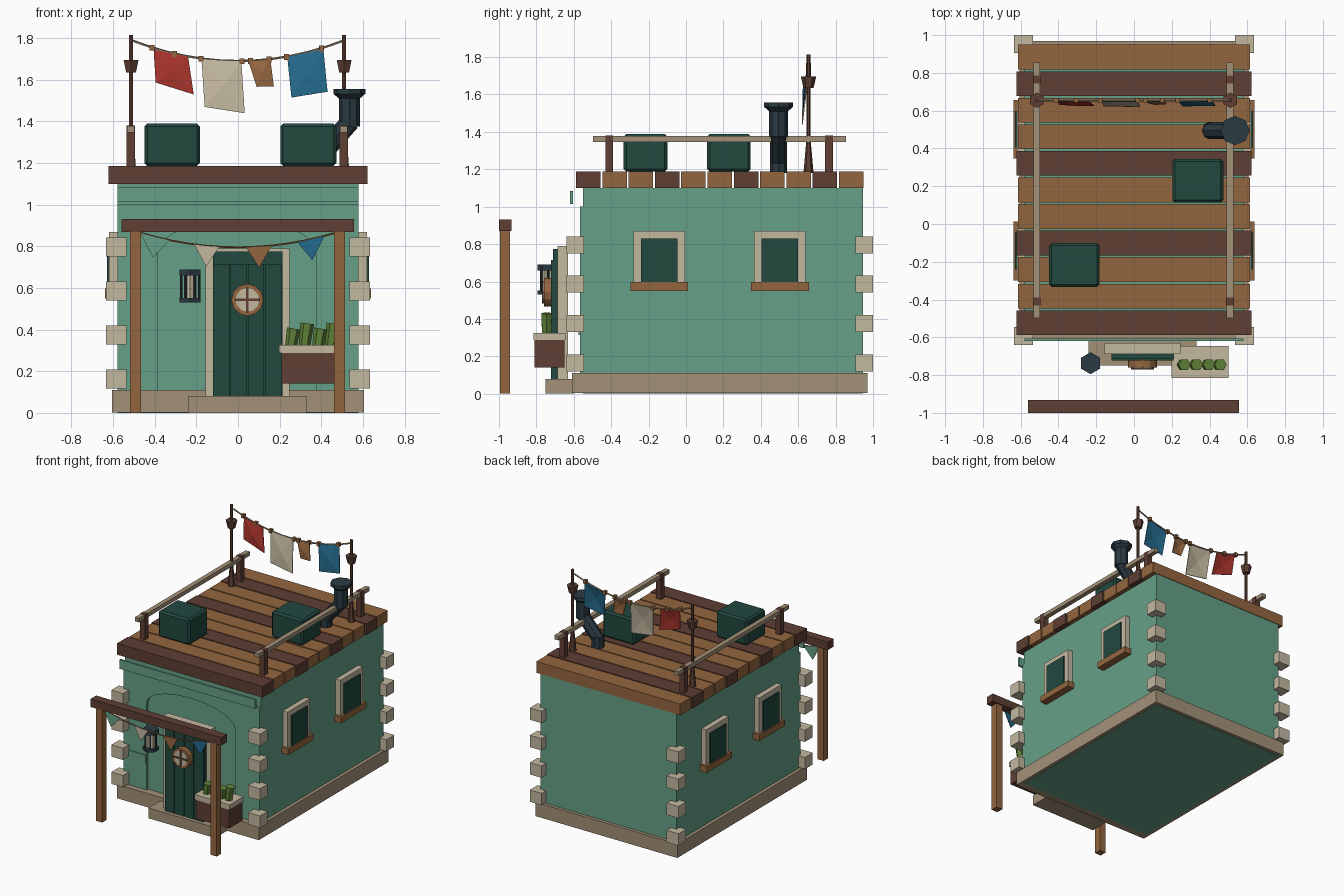
import bpy, bmesh, math
from mathutils import Vector, Matrix

cube = bpy.data.objects.get("Cube")
if cube:
    bpy.data.objects.remove(cube, do_unlink=True)


def material(name, hexa):
    rgb = [int(hexa[i:i + 2], 16) / 255 for i in (0, 2, 4)]
    col = [c / 12.92 if c < 0.04 else ((c + 0.055) / 1.055) ** 2.4 for c in rgb] + [1]
    m = bpy.data.materials.new(name)
    m.use_nodes = True
    m.diffuse_color = col
    m.node_tree.nodes["Principled BSDF"].inputs["Base Color"].default_value = col
    return m


WALL = material("green plaster", "66A088")
CREAM = material("cream stone", "C3B8A0")
TAN = material("tan stone", "A39178")
DARK = material("dark wood", "5E3F34")
WOOD = material("warm wood", "94663F")
GREEN = material("deep green paint", "21483F")
IRON = material("blue iron", "2B3A42")
RED = material("red cloth", "A6332B")
BLUE = material("blue cloth", "236A8C")
LEAF = material("cactus green", "5F8238")


def finish(name, bm, mat):
    bmesh.ops.recalc_face_normals(bm, faces=bm.faces)
    me = bpy.data.meshes.new(name)
    bm.to_mesh(me)
    bm.free()
    me.materials.append(mat)
    ob = bpy.data.objects.new(name, me)
    bpy.context.collection.objects.link(ob)
    return ob


def box(name, mat, x, y, z, bevel=0):
    """Box from (low, high) pairs."""
    bm = bmesh.new()
    mid = [(a + b) / 2 for a, b in (x, y, z)]
    size = [abs(b - a) for a, b in (x, y, z)]
    bmesh.ops.create_cube(bm, size=1, matrix=Matrix.Translation(mid) @ Matrix.Diagonal(size + [1]))
    if bevel:
        bmesh.ops.bevel(bm, geom=bm.edges[:], offset=bevel, segments=1, affect='EDGES')
    return finish(name, bm, mat)


def rod(name, mat, a, b, r1, r2=None, sides=8):
    """Cylinder or cone between two points."""
    a, b = Vector(a), Vector(b)
    d = b - a
    bm = bmesh.new()
    m = Matrix.Translation((a + b) / 2) @ d.to_track_quat('Z', 'Y').to_matrix().to_4x4()
    bmesh.ops.create_cone(bm, cap_ends=True, segments=sides, radius1=r1,
                          radius2=r1 if r2 is None else r2, depth=d.length, matrix=m)
    return finish(name, bm, mat)


def prism(name, mat, pts, y0, y1):
    """Outline in x and z, extruded along y."""
    bm = bmesh.new()
    f = bm.faces.new([bm.verts.new((x, y0, z)) for x, z in pts])
    ext = bmesh.ops.extrude_face_region(bm, geom=[f])["geom"]
    bmesh.ops.translate(bm, vec=(0, y1 - y0, 0), verts=[v for v in ext if isinstance(v, bmesh.types.BMVert)])
    return finish(name, bm, mat)


def cloth(name, mat, pts, y):
    """Creased hanging sheet that leans forward towards its hem."""
    top = max(z for _, z in pts)
    bm = bmesh.new()
    f = bm.faces.new([bm.verts.new((x, y - 0.12 * (top - z), z)) for x, z in pts])
    mid = bmesh.ops.poke(bm, faces=[f])["verts"][0]
    mid.co.y -= 0.012
    ob = finish(name, bm, mat)
    ob.modifiers.new("thickness", 'SOLIDIFY').thickness = 0.005


def string(name, mat, half, y, low, rise, r):
    """Sagging line; returns its height function."""
    sag = lambda x: low + rise * (x / half) ** 2
    xs = [half * (i / 6 - 1) for i in range(13)]
    for a, b in zip(xs, xs[1:]):
        rod(name, mat, (a, y, sag(a)), (b, y, sag(b)), r, sides=5)
    return sag


# Walls, plinth and step
box("walls", WALL, (-0.58, 0.58), (-0.55, 0.945), (0, 1.1))
box("plinth", TAN, (-0.605, 0.605), (-0.61, 0.97), (0.003, 0.11))
box("door_step", TAN, (-0.24, 0.33), (-0.75, -0.6), (0, 0.08))
box("facade_trim", WALL, (-0.58, 0.58), (-0.62, -0.605), (1.015, 1.085))

# Shallow arch on the facade
arch = [(-0.005 - 0.38 * math.cos(math.pi * i / 10), 0.78 + 0.14 * math.sin(math.pi * i / 10))
        for i in range(11)]
prism("facade_arch", WALL, [(-0.58, 0.11), (-0.58, 1.0), (0.58, 1.0), (0.58, 0.11), (0.375, 0.11)]
      + arch[::-1] + [(-0.385, 0.11)], -0.568, -0.548)
box("facade_band", WALL, (-0.54, -0.39), (-0.575, -0.56), (0.315, 0.38))

# Corner stones
for sx in (-1, 1):
    for y in (-0.64, 0.905):
        for i in range(4):
            z = 0.118 + 0.211 * i
            box("corner_stone", CREAM, (sx * 0.535, sx * 0.635), (y, y + 0.095), (z, z + 0.091))

# Roof planks
for i in range(11):
    y = -0.588 + 0.1406 * i
    w = 0.622 if i % 3 == 0 else 0.615
    box("roof_plank", DARK if i % 3 == 0 else WOOD, (-w, w), (y, y + 0.131), (1.1, 1.187))

# Side windows
for s in (-1, 1):
    for y in (-0.143, 0.502):
        x = (s * 0.57, s * 0.62)
        for e in (-1, 1):
            box("window_jamb", CREAM, x, (y + e * 0.097, y + e * 0.138), (0.59, 0.87))
        box("window_head", CREAM, x, (y - 0.138, y + 0.138), (0.83, 0.87))
        box("window_pane", GREEN, (s * 0.57, s * 0.63), (y - 0.097, y + 0.097), (0.59, 0.83))
        box("window_sill", WOOD, (s * 0.57, s * 0.638), (y - 0.155, y + 0.155), (0.55, 0.597))

# Door with frame and round window
for x in ((-0.157, -0.12), (0.212, 0.247)):
    box("door_jamb", CREAM, x, (-0.688, -0.63), (0.08, 0.79))
box("door_lintel", CREAM, (-0.157, 0.247), (-0.688, -0.63), (0.772, 0.79))
box("door_slab", GREEN, (-0.12, 0.213), (-0.712, -0.635), (0.08, 0.775))
for i in range(4):
    x = -0.12 + 0.0835 * i
    box("door_plank", GREEN, (x, x + 0.079), (-0.722, -0.71), (0.08, 0.715))
cx, cz = 0.045, 0.543
rod("door_window_ring", WOOD, (cx, -0.71, cz), (cx, -0.76, cz), 0.077, sides=12)
rod("door_window_glass", CREAM, (cx, -0.755, cz), (cx, -0.764, cz), 0.058, sides=12)
box("door_window_bar", DARK, (cx - 0.06, cx + 0.06), (-0.77, -0.76), (cz - 0.006, cz + 0.006))
box("door_window_bar", DARK, (cx - 0.006, cx + 0.006), (-0.771, -0.76), (cz - 0.06, cz + 0.06))

# Lantern
lx, ly = -0.23, -0.737
for z0, z1, r in ((0.53, 0.552, 0.058), (0.66, 0.69, 0.058)):
    rod("lantern_cap", IRON, (lx, ly, z0), (lx, ly, z1), r, sides=6)
rod("lantern_glass", CREAM, (lx, ly, 0.55), (lx, ly, 0.665), 0.034, sides=6)
for i in range(6):
    a = math.pi * i / 3
    px, py = lx + 0.043 * math.cos(a), ly + 0.043 * math.sin(a)
    rod("lantern_bar", IRON, (px, py, 0.54), (px, py, 0.67), 0.006, sides=4)

# Planter with cacti
box("planter_box", DARK, (0.21, 0.492), (-0.81, -0.65), (0.14, 0.288))
box("planter_rim", CREAM, (0.198, 0.5), (-0.815, -0.645), (0.287, 0.326))
for i, (x, top) in enumerate(((0.26, 0.405), (0.325, 0.43), (0.39, 0.405), (0.45, 0.43))):
    rod("cactus", LEAF, (x - 0.008, -0.745, 0.31), (x + 0.008, -0.745, top), 0.027, 0.033, 6)

# Porch posts, beam and bunting
for x in (-0.492, 0.488):
    box("porch_post", WOOD, (x - 0.027, x + 0.027), (-0.995, -0.94), (0, 0.875))
box("porch_beam", DARK, (-0.56, 0.557), (-1, -0.932), (0.87, 0.932))
sag = string("bunting_string", WOOD, 0.47, -0.966, 0.795, 0.07, 0.005)
for x, w, mat in ((-0.4, 0.07, WALL), (-0.15, 0.06, CREAM), (0.1, 0.062, WOOD), (0.35, 0.065, BLUE)):
    prism("bunting_flag", mat, [(x - w, sag(x - w)), (x + w, sag(x + w)), (x + x * 0.02, sag(x) - 0.1)],
          -0.97, -0.962)

# Roof chests
for x, y in (((-0.45, -0.183), (-0.333, -0.1)), ((0.203, 0.473), (0.113, 0.345))):
    box("roof_chest", GREEN, x, y, (1.187, 1.39), 0.014)

# Roof rails
for x in (-0.515, 0.508):
    box("rail", TAN, (x - 0.018, x + 0.018), (-0.497, 0.856), (1.347, 1.378))
    for y in (-0.41, 0.765):
        box("rail_post", DARK, (x - 0.021, x + 0.021), (y - 0.021, y + 0.021), (1.185, 1.38))

# Laundry poles
LY = 0.655
for x in (-0.514, 0.51):
    rod("laundry_pole", DARK, (x, LY, 1.18), (x, LY, 1.815), 0.011, sides=6)
    rod("pole_foot", DARK, (x, LY, 1.18), (x, LY, 1.35), 0.027, 0.012, 6)
    rod("pole_cup", DARK, (x, LY, 1.635), (x, LY, 1.695), 0.027, 0.041, 6)

# Laundry line, clips and cloths
sag = string("laundry_line", TAN, 0.512, LY, 1.69, 0.1, 0.006)
for x in (-0.413, -0.305, -0.178, 0.02, 0.06, 0.15, 0.232, 0.4):
    z = sag(x)
    box("clip", WOOD, (x - 0.012, x + 0.012), (LY - 0.013, LY + 0.013), (z - 0.015, z + 0.013))
cloth("red_cloth", RED, [(-0.405, 1.745), (-0.24, 1.71), (-0.213, 1.53), (-0.395, 1.587)], LY)
cloth("cream_cloth", CREAM, [(-0.175, 1.697), (0.016, 1.688), (0.032, 1.44), (-0.16, 1.47)], LY)
cloth("brown_cloth", WOOD, [(0.05, 1.69), (0.155, 1.697), (0.172, 1.567), (0.09, 1.567)], LY)
cloth("blue_cloth", BLUE, [(0.237, 1.71), (0.41, 1.745), (0.43, 1.543), (0.257, 1.515)], LY)

# Stove pipe
py = 0.495
for a, b, r1, r2 in (((0.405, 1.18), (0.405, 1.27), 0.046, 0.046),
                     ((0.395, 1.235), (0.54, 1.4), 0.046, 0.046),
                     ((0.535, 1.375), (0.535, 1.51), 0.05, 0.05),
                     ((0.535, 1.51), (0.535, 1.532), 0.05, 0.075),
                     ((0.535, 1.532), (0.535, 1.557), 0.077, 0.077)):
    rod("stove_pipe", IRON, (a[0], py, a[1]), (b[0], py, b[1]), r1, r2, 8)
